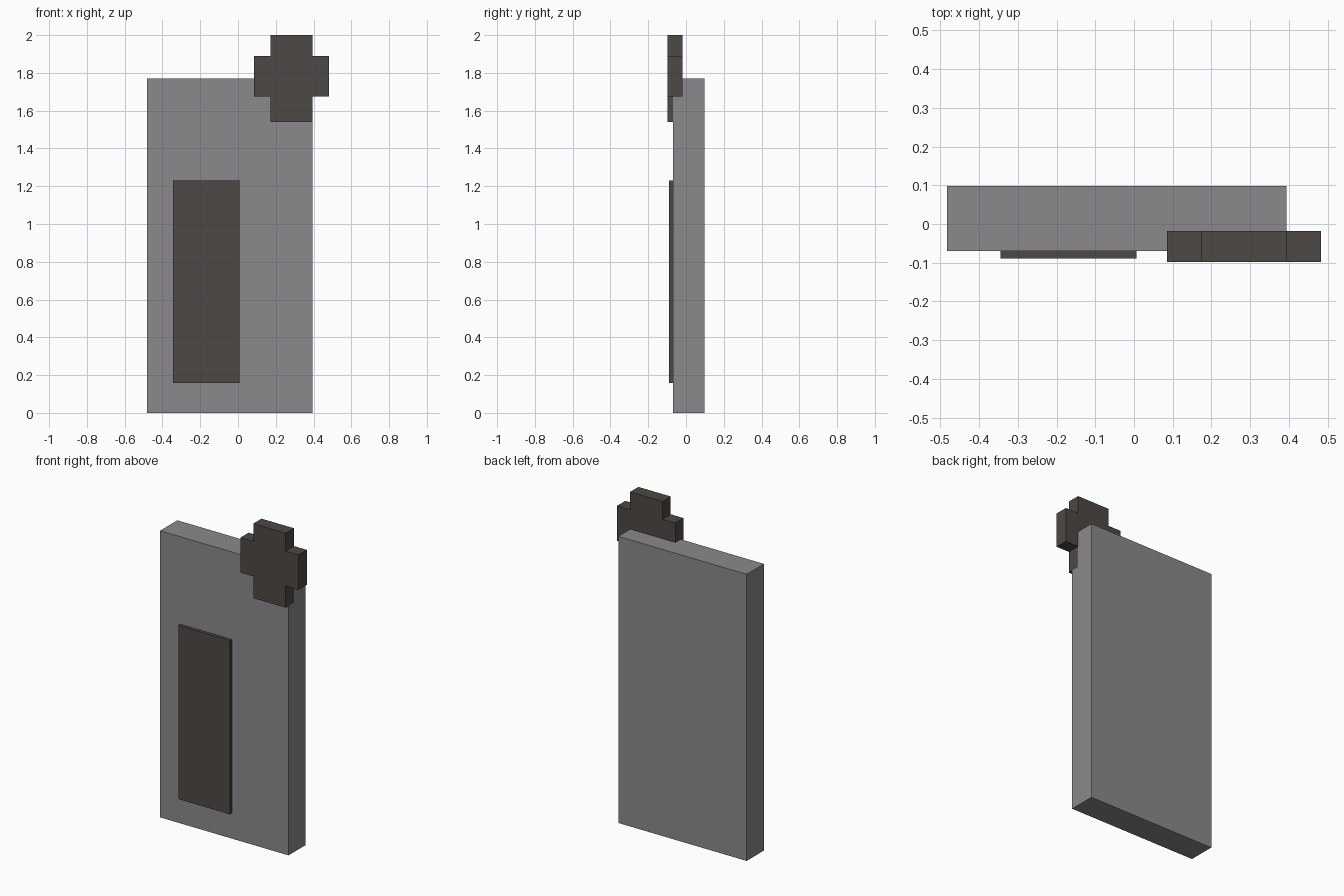
import bpy, bmesh

if "Cube" in bpy.data.objects:
    bpy.data.objects.remove(bpy.data.objects["Cube"])


def srgb(r, g, b):
    lin = [(c / 255 / 12.92) if c < 11 else ((c / 255 + 0.055) / 1.055) ** 2.4 for c in (r, g, b)]
    return (*lin, 1.0)


def material(name, rgb):
    m = bpy.data.materials.new(name)
    m.diffuse_color = srgb(*rgb)
    m.use_nodes = True
    m.node_tree.nodes["Principled BSDF"].inputs["Base Color"].default_value = m.diffuse_color
    return m


grey = material("mid grey", (139, 137, 140))
dark = material("dark warm grey", (77, 72, 69))


def plate(name, outline, y0, y1, mat):
    """Extrude an x-z outline from y0 (front) to y1 (back)."""
    bm = bmesh.new()
    face = bm.faces.new([bm.verts.new((x, y0, z)) for x, z in outline])
    ext = bmesh.ops.extrude_face_region(bm, geom=[face])
    verts = [v for v in ext["geom"] if isinstance(v, bmesh.types.BMVert)]
    bmesh.ops.translate(bm, verts=verts, vec=(0, y1 - y0, 0))
    bmesh.ops.recalc_face_normals(bm, faces=bm.faces)
    me = bpy.data.meshes.new(name)
    bm.to_mesh(me)
    bm.free()
    me.materials.append(mat)
    ob = bpy.data.objects.new(name, me)
    bpy.context.collection.objects.link(ob)
    return ob


def rect(x0, x1, z0, z1):
    return [(x0, z0), (x1, z0), (x1, z1), (x0, z1)]


# Main upright slab
plate("slab", rect(-0.483, 0.394, 0, 1.77), -0.07, 0.098, grey)

# Thin raised panel on the front
plate("front_panel", rect(-0.345, 0.007, 0.157, 1.23), -0.089, -0.07, dark)

# Plus-shaped badge set into the upper right corner
xa, xb, xc, xd = 0.085, 0.173, 0.394, 0.483
za, zb, zc, zd = 1.54, 1.674, 1.89, 2.0
plus = [(xb, za), (xc, za), (xc, zb), (xd, zb), (xd, zc), (xc, zc),
        (xc, zd), (xb, zd), (xb, zc), (xa, zc), (xa, zb), (xb, zb)]
plate("corner_plus", plus, -0.098, -0.018, dark)
